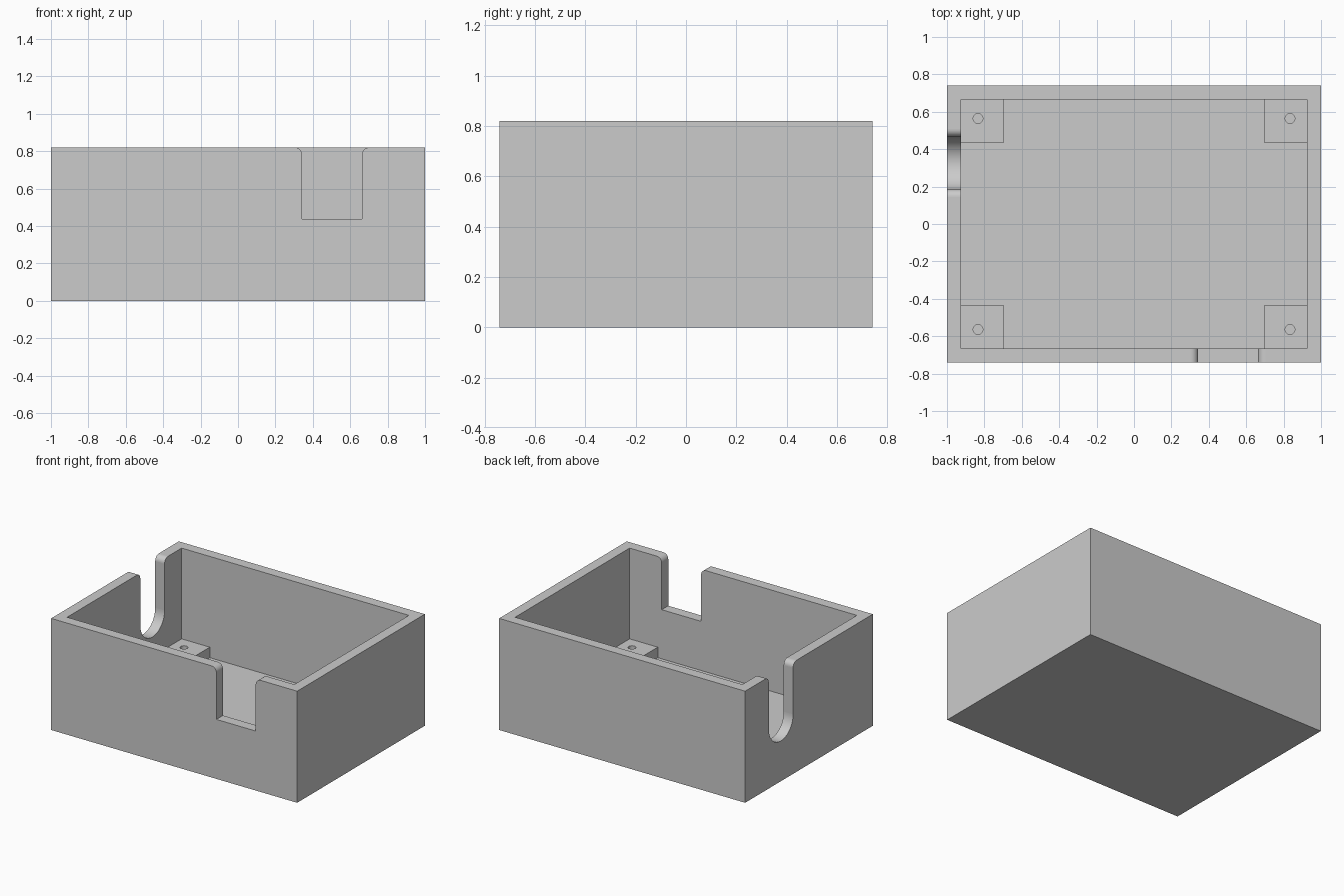
import bpy, bmesh
from math import pi, cos, sin
from mathutils import Vector

if "Cube" in bpy.data.objects:
    bpy.data.objects.remove(bpy.data.objects["Cube"], do_unlink=True)

HX, HY, H = 1.0, 0.741, 0.82      # half width, half depth, height
WALL = 0.076                      # wall and floor thickness
IX, IY = HX - WALL, HY - WALL     # inner half sizes
FILLET = 0.04                     # rounding at the mouth of each cutout
SILL = 0.437

grey = bpy.data.materials.new("plain grey")
grey.use_nodes = True
colour = (0.6, 0.6, 0.6, 1)
grey.diffuse_color = colour
grey.node_tree.nodes["Principled BSDF"].inputs["Base Color"].default_value = colour


def make_object(name, bm):
    bmesh.ops.recalc_face_normals(bm, faces=bm.faces)
    mesh = bpy.data.meshes.new(name)
    bm.to_mesh(mesh)
    bm.free()
    mesh.materials.append(grey)
    obj = bpy.data.objects.new(name, mesh)
    bpy.context.collection.objects.link(obj)
    return obj


def box(name, low, high):
    bm = bmesh.new()
    bmesh.ops.create_cube(bm, size=1)
    low, high = Vector(low), Vector(high)
    for v in bm.verts:
        v.co = (low + high) / 2 + v.co * (high - low)
    return make_object(name, bm)


def prism(name, points, depth):
    """Extrude a closed outline of 3D points along a vector."""
    bm = bmesh.new()
    face = bm.faces.new([bm.verts.new(p) for p in points])
    new = bmesh.ops.extrude_face_region(bm, geom=[face])["geom"]
    verts = [g for g in new if isinstance(g, bmesh.types.BMVert)]
    bmesh.ops.translate(bm, verts=verts, vec=depth)
    return make_object(name, bm)


def arc(u, z, r, start, end, steps):
    angles = [start + (end - start) * i / steps for i in range(steps + 1)]
    return [(u + r * cos(a), z + r * sin(a)) for a in angles]


def cutout_outline(centre, half, round_bottom):
    """Open-topped slot outline with a flared, rounded mouth."""
    side = half + FILLET
    left = arc(-side, H - FILLET, FILLET, pi / 2, 0, 10)
    right = arc(side, H - FILLET, FILLET, pi, pi / 2, 10)
    if round_bottom:
        bottom = arc(0, SILL, half, pi, 2 * pi, 32)
    else:
        bottom = [(-half, SILL), (half, SILL)]
    top = [(side, H + WALL), (-side, H + WALL)]
    return [(centre + u, z) for u, z in left + bottom + right + top]


def cut(target, cutter):
    cutter.hide_render = True
    mod = target.modifiers.new("cut", "BOOLEAN")
    mod.operation, mod.solver, mod.object = "DIFFERENCE", "EXACT", cutter
    bpy.context.view_layer.objects.active = target
    bpy.ops.object.modifier_apply(modifier=mod.name)
    bpy.data.objects.remove(cutter, do_unlink=True)


def smooth_curved_faces(obj):
    for p in obj.data.polygons:
        p.use_smooth = max(abs(c) for c in p.normal) < 0.9999


# Open box
case = box("open_case", (-HX, -HY, 0), (HX, HY, H))
cut(case, box("cavity", (-IX, -IY, WALL), (IX, IY, H + WALL)))

# Square notch in the front wall
notch = cutout_outline(0.503, 0.16, False)
cut(case, prism("notch_cutter", [(u, -HY - 0.05, z) for u, z in notch],
                (0, WALL + 0.1, 0)))

# Round-bottomed slot in the side wall
slot = cutout_outline(0.326, 0.141, True)
cut(case, prism("slot_cutter", [(-HX - 0.05, u, z) for u, z in slot],
                (WALL + 0.1, 0, 0)))
smooth_curved_faces(case)

# Corner mounting blocks with screw holes
SIZE, TOP = 0.229, 0.153
for sx, side in ((-1, "right"), (1, "left")):
    for sy, end in ((-1, "front"), (1, "back")):
        xs = sorted((sx * IX, sx * (IX - SIZE)))
        ys = sorted((sy * IY, sy * (IY - SIZE)))
        block = box(f"{end}_{side}_mounting_block",
                    (xs[0], ys[0], WALL), (xs[1], ys[1], TOP))
        ring = arc(sx * 0.834, sy * 0.564, 0.026, 0, 2 * pi, 24)[:-1]
        cut(block, prism("hole_cutter", [(x, y, 0) for x, y in ring], (0, 0, 0.3)))
        smooth_curved_faces(block)
